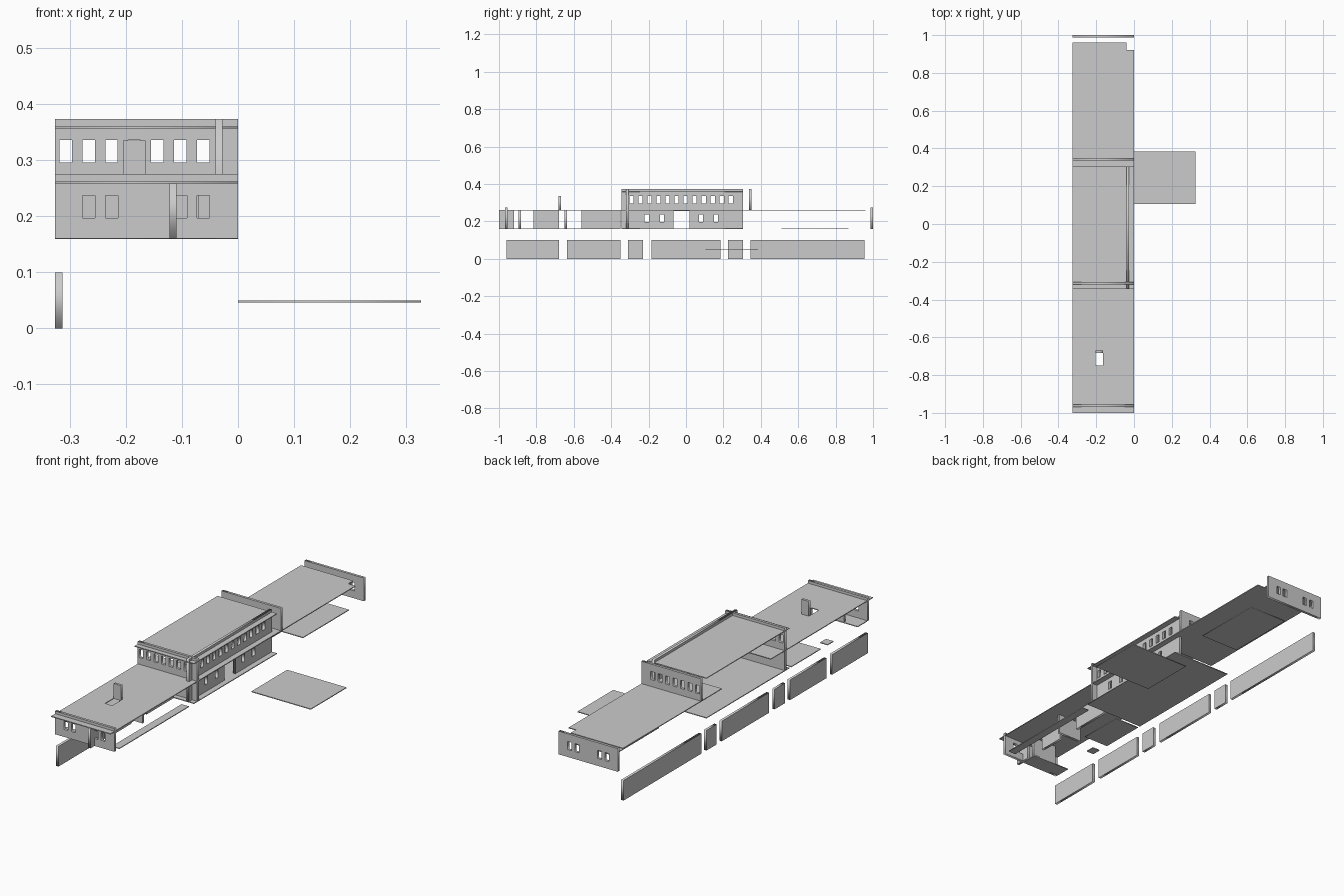
import bpy
from math import pi

if "Cube" in bpy.data.objects:
    bpy.data.objects.remove(bpy.data.objects["Cube"])

T = 0.013      # wall thickness
S = 0.004      # slab thickness
XL = -0.326    # left side of the building
ROT = {'Z': (0, 0, 0), 'Y': (pi / 2, 0, 0), 'X': (pi / 2, 0, pi / 2)}


def rect(a0, a1, b0, b1):
    return [(a0, b0), (a1, b0), (a1, b1), (a0, b1)]


def panel(name, axis, pos, thick, outline, holes=()):
    """Flat sheet with holes; axis is its normal, pos its centre along it."""
    cu = bpy.data.curves.new(name, 'CURVE')
    cu.dimensions = '2D'
    cu.fill_mode = 'BOTH'
    cu.extrude = thick / 2
    for pts in [outline, *holes]:
        sp = cu.splines.new('POLY')
        sp.points.add(len(pts) - 1)
        for p, (a, b) in zip(sp.points, pts):
            p.co = (a, b, 0, 1)
        sp.use_cyclic_u = True
    tmp = bpy.data.objects.new(name + "_outline", cu)
    bpy.context.collection.objects.link(tmp)
    dg = bpy.context.evaluated_depsgraph_get()
    me = bpy.data.meshes.new_from_object(tmp.evaluated_get(dg))
    bpy.data.objects.remove(tmp)
    ob = bpy.data.objects.new(name, me)
    bpy.context.collection.objects.link(ob)
    ob.rotation_euler = ROT[axis]
    ob.location['XYZ'.index(axis)] = pos
    return ob


def windows(starts, z0, z1, w=0.022):
    return [rect(s, s + w, z0, z1) for s in starts]


# Low-level wall pieces standing on the base plane
for i, (a, b) in enumerate([(-.96, -.68), (-.635, -.35), (-.31, -.23),
                            (-.185, .185), (.225, .305), (.345, .955)]):
    panel(f"left_wall_piece_{i}", 'X', XL + T / 2, T, rect(a, b, 0, .1))

# Detached terrace sheet
panel("terrace_sheet", 'Z', .048, S, rect(0, .326, .105, .385))

# Front and back end walls with paired windows
end_windows = windows([-.277, -.236, -.113, -.073], .197, .237)
panel("front_wall", 'Y', -.962, T, rect(XL, 0, .16, .275), end_windows)
panel("back_wall", 'Y', .9935, T, rect(XL, 0, .16, .275), end_windows)

# Lower roof: back notch, open void on the left, skylight hole
roof = [(XL, -1), (0, -1), (0, .92), (-.04, .92), (-.04, .96), (XL, .96),
        (XL, .185), (-.1, .185), (-.1, -.2), (XL, -.2)]
panel("lower_roof", 'Z', .26, S, roof, [rect(-.205, -.165, -.75, -.68)])
panel("roof_flap", 'Y', -.676, T, rect(-.205, -.165, .26, .335))

# Ground floor sheets
for name, r in {"middle_floor": (XL, 0, -.345, .305),
                "back_floor": (-.21, 0, .51, .87),
                "porch_strip": (-.04, 0, -.93, -.385),
                "front_room_floor": (XL, -.12, -.955, -.88),
                "small_floor": (XL, -.285, -.69, -.645),
                "inner_room_floor": (XL, -.19, -.59, -.36)}.items():
    panel(name, 'Z', .161, S, rect(*r))

# Inner walls of the front wing
for i, (a, b) in enumerate([(-1, -.92), (-.815, -.68), (-.56, -.35)]):
    panel(f"spine_wall_{i}", 'X', -.116, T, rect(a, b, .16, .26))
panel("cross_wall_front", 'Y', -.888, T, rect(-.25, -.116, .16, .26))
panel("cross_wall_rear", 'Y', -.642, T, rect(-.2, -.07, .16, .26))

# Upper storey: seven windows front and back
seven = windows([-.318 + .0408 * i for i in range(7)], .296, .336)
panel("upper_front_wall", 'Y', -.314, T, rect(XL, 0, .16, .373), seven)
panel("upper_back_wall", 'Y', .343, T, rect(XL, 0, .26, .373), seven)

# Two-storey right wall with doorway, window row and lower windows
side = [(-.345, .16), (-.068, .16), (-.068, .256), (.018, .256), (.018, .16),
        (.305, .16), (.305, .373), (-.345, .373)]
row = windows([-.302 + .0482 * i for i in range(12)], .296, .336)
low = windows([-.221, -.139, .069, .149], .198, .238)
panel("right_wall", 'X', -.034, T, side, row + low)

# Upper roof sheet
panel("upper_roof", 'Z', .358, S, rect(XL, 0, -.345, .305))
